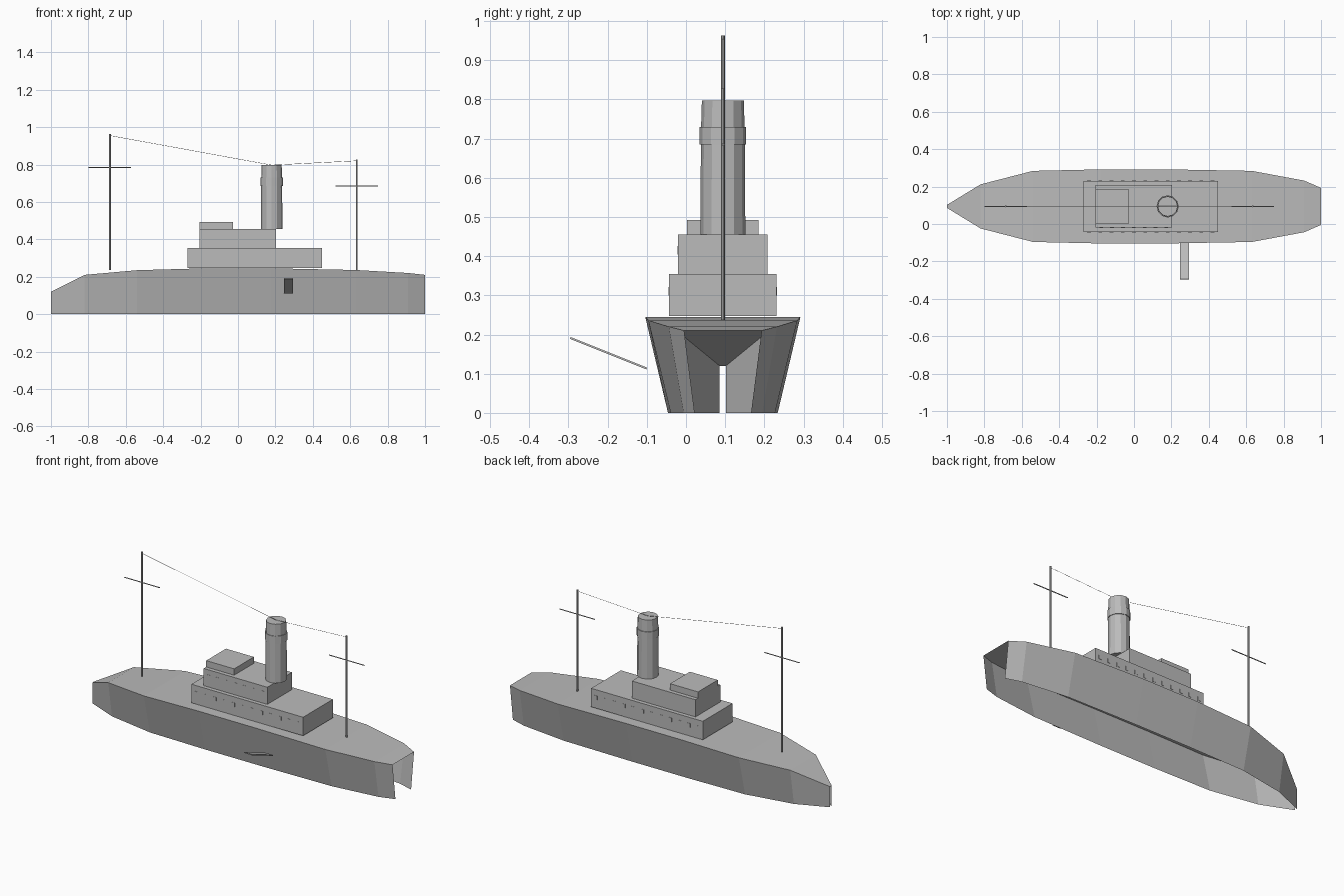
import bpy, bmesh, math
from mathutils import Vector

if "Cube" in bpy.data.objects:
    bpy.data.objects.remove(bpy.data.objects["Cube"])

CY = 0.094  # centre line of the ship

grey = bpy.data.materials.new("plain grey")
grey.diffuse_color = (0.5, 0.5, 0.5, 1)
grey.use_nodes = True
grey.node_tree.nodes["Principled BSDF"].inputs["Base Color"].default_value = grey.diffuse_color


def finish(name, bm, recalc=True):
    if recalc:
        bmesh.ops.recalc_face_normals(bm, faces=bm.faces[:])
    me = bpy.data.meshes.new(name)
    bm.to_mesh(me)
    bm.free()
    me.materials.append(grey)
    ob = bpy.data.objects.new(name, me)
    bpy.context.collection.objects.link(ob)
    return ob


def add_box(bm, lo, hi):
    lo, hi = Vector(lo), Vector(hi)
    vs = bmesh.ops.create_cube(bm, size=1)["verts"]
    for v in vs:
        v.co = (lo + hi) / 2 + v.co * (hi - lo)


def box(name, lo, hi):
    bm = bmesh.new()
    add_box(bm, lo, hi)
    return finish(name, bm)


def rod(name, a, b, r, sides=8):
    a, b = Vector(a), Vector(b)
    bm = bmesh.new()
    bmesh.ops.create_cone(bm, cap_ends=True, segments=sides, radius1=r,
                          radius2=r, depth=(b - a).length)
    rot = (b - a).to_track_quat('Z', 'Y')
    for v in bm.verts:
        v.co = rot @ v.co + (a + b) / 2
    return finish(name, bm)


# Hull: open shell of flared sides and a deck; stations are
# x, deck half width, keel half width, deck height
stations = [(-1.0, 0.008, 0.008, 0.12), (-0.82, 0.118, 0.083, 0.21),
            (-0.54, 0.190, 0.133, 0.235), (-0.18, 0.198, 0.140, 0.245),
            (0.18, 0.198, 0.140, 0.245), (0.63, 0.190, 0.133, 0.236),
            (0.91, 0.138, 0.100, 0.22), (1.0, 0.099, 0.072, 0.21)]
bm = bmesh.new()
rings = []
for x, top, low, z in stations:
    pts = [(x, CY - low, 0), (x, CY - top, z), (x, CY + top, z), (x, CY + low, 0)]
    rings.append([bm.verts.new(p) for p in pts])
for a, b in zip(rings, rings[1:]):
    for i in range(3):
        bm.faces.new((a[i], b[i], b[i + 1], a[i + 1]))
finish("hull", bm, recalc=False)

# Superstructure tiers
box("lower_deckhouse", (-0.27, -0.043, 0.247), (0.45, 0.231, 0.355))
box("upper_deckhouse", (-0.207, -0.02, 0.355), (0.203, 0.208, 0.455))
box("bridge", (-0.207, 0.003, 0.455), (-0.027, 0.185, 0.492))


# Window plates along the deckhouse sides
def windows(name, y, x0, count, step, z):
    bm = bmesh.new()
    for i in range(count):
        x = x0 + i * step
        add_box(bm, (x - 0.01, y - 0.0015, z - 0.011), (x + 0.01, y + 0.0015, z + 0.011))
    finish(name, bm)


windows("lower_windows_front", -0.043, -0.24, 12, 0.06, 0.31)
windows("lower_windows_back", 0.231, -0.24, 12, 0.06, 0.31)
windows("upper_windows_front", -0.02, -0.175, 7, 0.058, 0.415)

# Funnel: lathed profile with a raised band
profile = [(0.0575, 0.455), (0.056, 0.685), (0.0595, 0.685),
           (0.0595, 0.73), (0.0555, 0.73), (0.0535, 0.797)]
N = 12
bm = bmesh.new()
rings = [[bm.verts.new((0.18 + r * math.cos(2 * math.pi * i / N),
                        CY + r * math.sin(2 * math.pi * i / N), z))
          for i in range(N)] for r, z in profile]
for a, b in zip(rings, rings[1:]):
    for i in range(N):
        j = (i + 1) % N
        bm.faces.new((a[i], a[j], b[j], b[i]))
bm.faces.new(rings[0])
bm.faces.new(rings[-1])
finish("funnel", bm)

# Masts, yards and wires running to the funnel top
for side, x, top, yard, wire in (("fore", -0.685, 0.963, 0.785, 0.955),
                                 ("aft", 0.635, 0.828, 0.685, 0.82)):
    rod(side + "_mast", (x, CY, 0.237), (x, CY, top), 0.005)
    rod(side + "_yard", (x - 0.113, CY, yard), (x + 0.113, CY, yard), 0.003, 6)
    rod(side + "_wire", (x, CY, wire), (0.18, CY, 0.797), 0.001, 4)

# Boarding plank sloping out from the side
bm = bmesh.new()
add_box(bm, (0.245, -0.105, -0.0025), (0.295, 0.105, 0.0025))
tilt = math.atan2(-0.078, 0.195)
for v in bm.verts:
    x, y, z = v.co
    v.co = (x, -0.1975 + y * math.cos(tilt) - z * math.sin(tilt),
            0.152 + y * math.sin(tilt) + z * math.cos(tilt))
finish("boarding_plank", bm)
